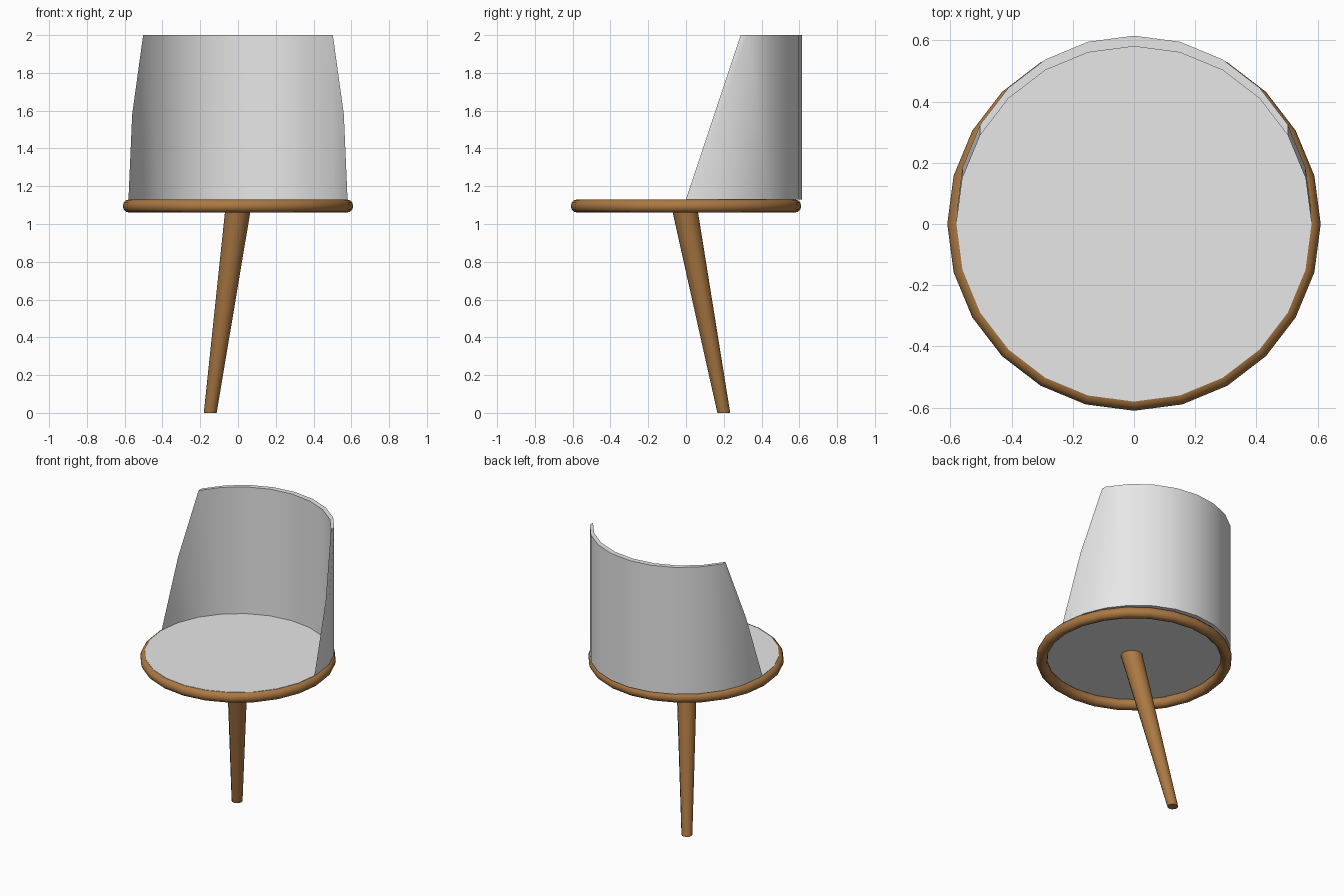
import bpy, bmesh, math
from mathutils import Vector

if "Cube" in bpy.data.objects:
    bpy.data.objects.remove(bpy.data.objects["Cube"])

SEG = 24          # sides of the round seat
R = 0.58          # seat radius
SEAT_Z = 1.131    # seat top height


def material(name, rgb):
    m = bpy.data.materials.new(name)
    m.diffuse_color = (*rgb, 1)
    m.use_nodes = True
    m.node_tree.nodes["Principled BSDF"].inputs["Base Color"].default_value = m.diffuse_color
    return m


grey = material("light_grey", (0.8, 0.8, 0.8))
wood = material("brown_wood", (0.41, 0.19, 0.056))


def finish(bm, name, mat, angle=40):
    bmesh.ops.recalc_face_normals(bm, faces=bm.faces)
    me = bpy.data.meshes.new(name)
    bm.to_mesh(me)
    bm.free()
    ob = bpy.data.objects.new(name, me)
    bpy.context.collection.objects.link(ob)
    me.materials.append(mat)
    bpy.ops.object.select_all(action='DESELECT')
    ob.select_set(True)
    bpy.context.view_layer.objects.active = ob
    bpy.ops.object.shade_smooth_by_angle(angle=math.radians(angle))
    return ob


def ring_of(bm, centre, radius, n):
    return [bm.verts.new(Vector(centre) + Vector((radius * math.cos(a), radius * math.sin(a), 0)))
            for a in (math.tau * i / n for i in range(n))]


def frustum(name, mat, c0, r0, c1, r1, n):
    """Closed round body between two level circles."""
    bm = bmesh.new()
    lo, hi = ring_of(bm, c0, r0, n), ring_of(bm, c1, r1, n)
    for i in range(n):
        j = (i + 1) % n
        bm.faces.new((lo[i], lo[j], hi[j], hi[i]))
    bm.faces.new(lo)
    bm.faces.new(hi)
    return finish(bm, name, mat)


# Thin seat panel
frustum("seat", grey, (0, 0, SEAT_Z - 0.01), R, (0, 0, SEAT_Z), R, SEG)

# Single slanted, tapered leg
frustum("leg", wood, (-0.147, 0.2, 0), 0.034, (0.006, -0.015, 1.122), 0.069, 12)

# Rounded rim around the seat
bpy.ops.mesh.primitive_torus_add(major_segments=SEG, minor_segments=12,
                                 major_radius=0.575, minor_radius=0.035,
                                 location=(0, 0, 1.095))
rim = bpy.context.object
rim.name = "seat_rim"
rim.data.materials.append(wood)
bpy.ops.object.shade_smooth_by_angle(angle=math.radians(40))

# Curved backrest: rear half of the seat circle raised, front edges slanted
bm = bmesh.new()
columns = []
for i in range(SEG // 2 + 1):
    a = math.tau * i / SEG
    x, y = R * math.cos(a), R * math.sin(a)
    top = min(2.0, 1.13 + 0.87 * y / (R * 0.5))
    columns.append([bm.verts.new((x, y + dy, z))
                    for dy, z in ((0, 1.13), (0, top), (0.035, top), (0.035, 1.13))])
for c, d in zip(columns, columns[1:]):
    for k in range(4):
        m = (k + 1) % 4
        bm.faces.new((c[k], c[m], d[m], d[k]))
bmesh.ops.remove_doubles(bm, verts=bm.verts, dist=1e-4)
finish(bm, "backrest", grey, 35)
